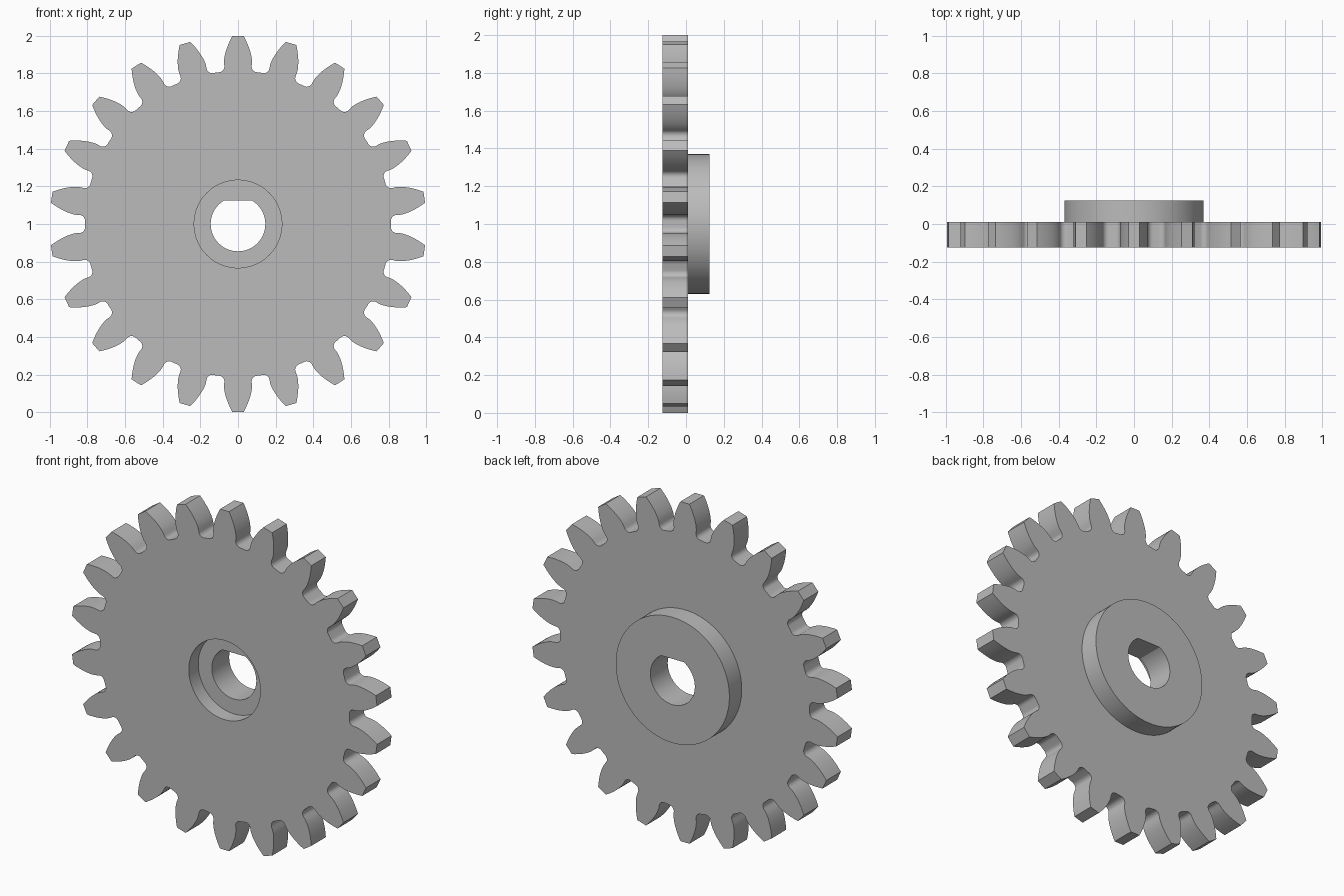
import bpy
import bmesh
from math import pi, sin, cos, tan, acos, asin, sqrt, radians

cube = bpy.data.objects.get("Cube")
if cube:
    bpy.data.objects.remove(cube, do_unlink=True)

# Gear proportions
TEETH = 22
TIP = 1.0
MODULE = 2 * TIP / (TEETH + 2)
PITCH = MODULE * TEETH / 2
ROOT = PITCH - 1.25 * MODULE
PRESSURE = radians(20)
BASE = PITCH * cos(PRESSURE)
FILLET = 0.03
HUB, RECESS, BORE, BORE_FLAT = 0.37, 0.233, 0.145, 0.125
FRONT, FLOOR, PLATE_BACK, HUB_BACK = -0.125, -0.037, 0.01, 0.125


def involute(a):
    return tan(a) - a


def half_tooth():
    """(radius, angle from tooth centre) from the valley middle up to the tip."""
    at_base = pi / (2 * TEETH) + involute(PRESSURE)
    pts = [(ROOT, pi / TEETH)]
    # Rounded corner between the valley floor and the radial flank
    centre = ROOT + FILLET
    off = asin(FILLET / centre)
    for i in range(9):
        t = pi / 2 * i / 8
        u, v = centre - FILLET * cos(t + off), FILLET * sin(t + off)
        # Local frame at the fillet centre: inward radial, then toward the flank
        u = centre - FILLET * cos(t * (1 - 2 * off / pi))
        v = FILLET * sin(t * (1 - 2 * off / pi))
        pts.append((sqrt(u * u + v * v), at_base + off - asin(v / sqrt(u * u + v * v))))
    # Involute flank
    for i in range(9):
        r = BASE + (TIP - BASE) * i / 8
        pts.append((r, at_base - involute(acos(min(1, BASE / r)))))
    return pts


def gear_outline():
    half = half_tooth()
    out = []
    for k in range(TEETH):
        mid = pi / 2 + 2 * pi * k / TEETH
        tooth = [(r, mid - a) for r, a in half] + [(r, mid + a) for r, a in half[:0:-1]]
        out += [(r * cos(a), r * sin(a)) for r, a in tooth]
    return out


def circle(radius, n=96):
    return [(radius * cos(2 * pi * i / n), radius * sin(2 * pi * i / n)) for i in range(n)]


def d_shape():
    start = pi - asin(BORE_FLAT / BORE)
    sweep = 2 * pi - (pi - 2 * asin(BORE_FLAT / BORE))
    return [(BORE * cos(start + sweep * i / 64), BORE * sin(start + sweep * i / 64))
            for i in range(65)]


bm = bmesh.new()


def loop(points, y):
    verts = [bm.verts.new((x, y, z + 1)) for x, z in points]
    return [bm.edges.new((v, verts[i - 1])) for i, v in enumerate(verts)], verts


def wall(a, b):
    va, vb = a[1], b[1]
    for i in range(len(va)):
        bm.faces.new((va[i - 1], va[i], vb[i], vb[i - 1]))


def cap(outer, inner):
    bmesh.ops.triangle_fill(bm, edges=outer[0] + inner[0], use_beauty=True,
                            normal=(0, 1, 0))


# Edge loops of the toothed plate, hub, front recess and D-shaped bore
plate_front, plate_back = (loop(gear_outline(), y) for y in (FRONT, PLATE_BACK))
hub_front, hub_back = (loop(circle(HUB), y) for y in (PLATE_BACK, HUB_BACK))
recess_front, recess_floor = (loop(circle(RECESS), y) for y in (FRONT, FLOOR))
bore_front, bore_back = (loop(d_shape(), y) for y in (FLOOR, HUB_BACK))

# Flat faces
cap(plate_front, recess_front)
cap(recess_floor, bore_front)
cap(plate_back, hub_front)
cap(hub_back, bore_back)

# Side walls
wall(plate_front, plate_back)
wall(hub_front, hub_back)
wall(recess_front, recess_floor)
wall(bore_front, bore_back)
bmesh.ops.recalc_face_normals(bm, faces=bm.faces[:])

mesh = bpy.data.meshes.new("gear_wheel")
bm.to_mesh(mesh)
bm.free()
gear = bpy.data.objects.new("gear_wheel", mesh)
bpy.context.scene.collection.objects.link(gear)

# Plain grey
grey = bpy.data.materials.new("grey")
grey.use_nodes = True
colour = (0.5, 0.5, 0.5, 1)
grey.diffuse_color = colour
for node in grey.node_tree.nodes:
    if node.type == "BSDF_PRINCIPLED":
        node.inputs["Base Color"].default_value = colour
mesh.materials.append(grey)

# Smooth curved walls, sharp rims
bpy.ops.object.select_all(action="DESELECT")
gear.select_set(True)
bpy.context.view_layer.objects.active = gear
bpy.ops.object.shade_smooth_by_angle(angle=radians(30))
